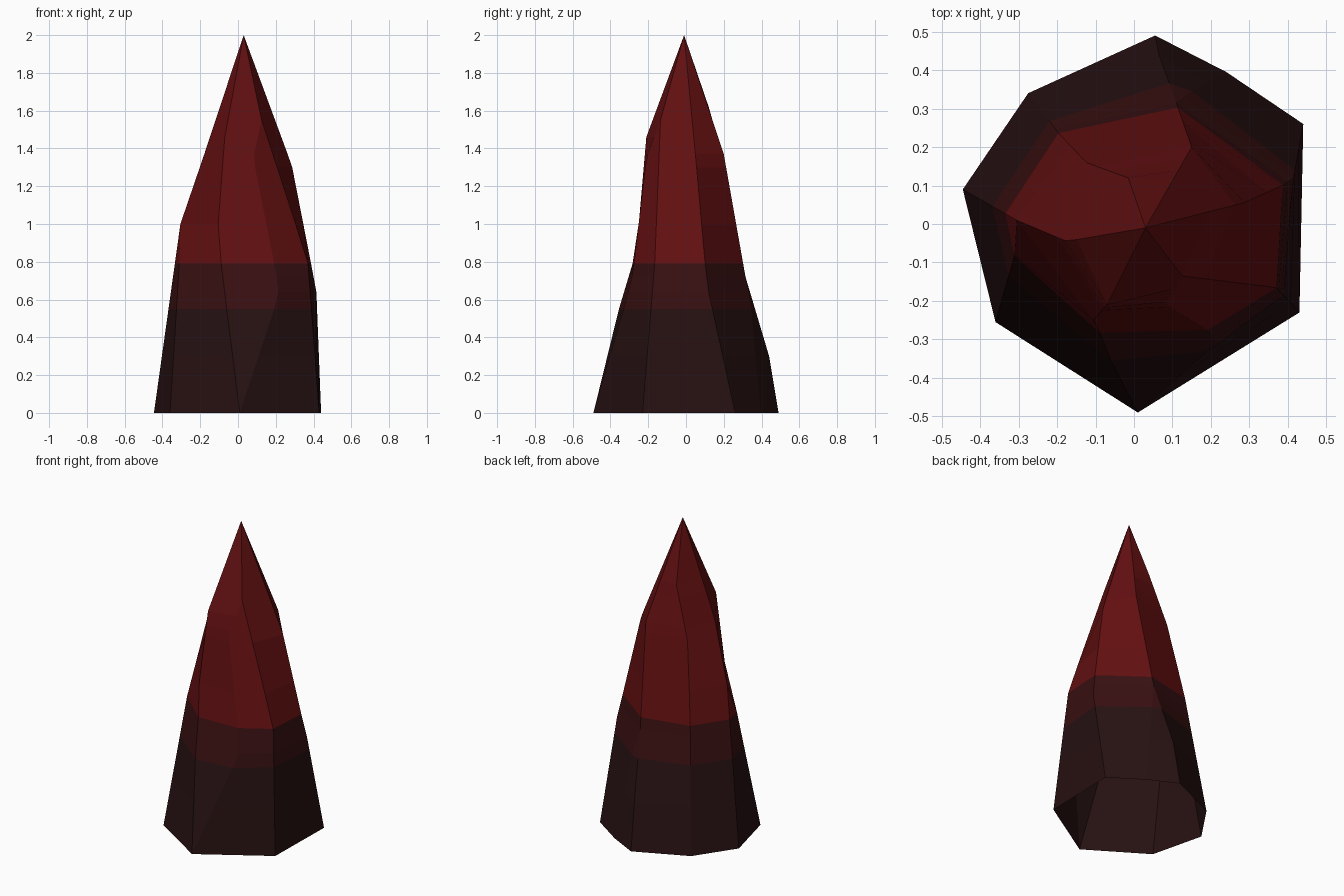
import bpy, bmesh
from mathutils import Vector

if "Cube" in bpy.data.objects:
    bpy.data.objects.remove(bpy.data.objects["Cube"])

APEX = (0.03, -0.01, 2.0)
# Ridge lines running from the base to the tip, counter-clockwise from the front
RIDGES = [
    [(.01, -.49, 0), (-.06, -.355, .55), (-.09, -.28, .8), (-.105, -.25, 1.0), (-.07, -.21, 1.46)],
    [(.01, -.49, 0), (.215, -.31, .62), (.2, -.28, .75), (.08, -.21, 1.35), (.125, -.135, 1.55)],
    [(.43, -.23, 0), (.37, -.165, .8), (.125, -.135, 1.55)],
    [(.44, .26, 0), (.415, .12, .64), (.385, .10, .8), (.285, .055, 1.31)],
    [(.24, .395, 0), (.15, .345, .55), (.11, .315, .72), (.15, .2, 1.37)],
    [(.055, .49, 0), (.065, .44, .3), (.11, .315, .72), (.15, .2, 1.37)],
    [(-.275, .34, 0), (-.195, .235, .8), (-.125, .16, 1.29), (-.015, .12, 1.62)],
    [(-.445, .09, 0), (-.305, .01, 1.0), (-.175, -.045, 1.38)],
    [(-.36, -.255, 0), (-.31, -.08, .8), (-.305, .01, 1.0), (-.175, -.045, 1.38)],
]
LEVELS = [0, .3, .55, .64, .72, .79, 1.0, 1.3, 1.37, 1.46, 1.55, 1.62]
BANDS = [("dark_base", .55, (.020, .0055, .006, 1)),
         ("deep_maroon", .79, (.040, .0050, .0056, 1)),
         ("blood_red", 9, (.125, .0050, .0056, 1))]


def at_height(ridge, z):
    """Point on a ridge at height z."""
    pts = [Vector(p) for p in ridge + [APEX]]
    for a, b in zip(pts, pts[1:]):
        if z <= b.z:
            return a.lerp(b, (z - a.z) / (b.z - a.z))
    return pts[-1]


# Spike: rings bridged with faces, open underneath
bm = bmesh.new()
rings = [[bm.verts.new(at_height(r, z)) for r in RIDGES] for z in LEVELS]
n = len(RIDGES)
for lo, hi in zip(rings, rings[1:]):
    for i in range(n):
        j = (i + 1) % n
        bm.faces.new((lo[i], lo[j], hi[j], hi[i]))
tip = bm.verts.new(APEX)
for i in range(n):
    bm.faces.new((rings[-1][i], rings[-1][(i + 1) % n], tip))
bmesh.ops.remove_doubles(bm, verts=bm.verts, dist=0.001)

# Colour bands by height
for f in bm.faces:
    z = f.calc_center_median().z
    f.material_index = next(k for k, b in enumerate(BANDS) if z < b[1])
    f.smooth = False

mesh = bpy.data.meshes.new("spike")
bm.to_mesh(mesh)
bm.free()
for name, _, colour in BANDS:
    mat = bpy.data.materials.new(name)
    mat.diffuse_color = colour
    mat.use_nodes = True
    mat.node_tree.nodes["Principled BSDF"].inputs["Base Color"].default_value = mat.diffuse_color
    mesh.materials.append(mat)
bpy.context.collection.objects.link(bpy.data.objects.new("spike", mesh))
